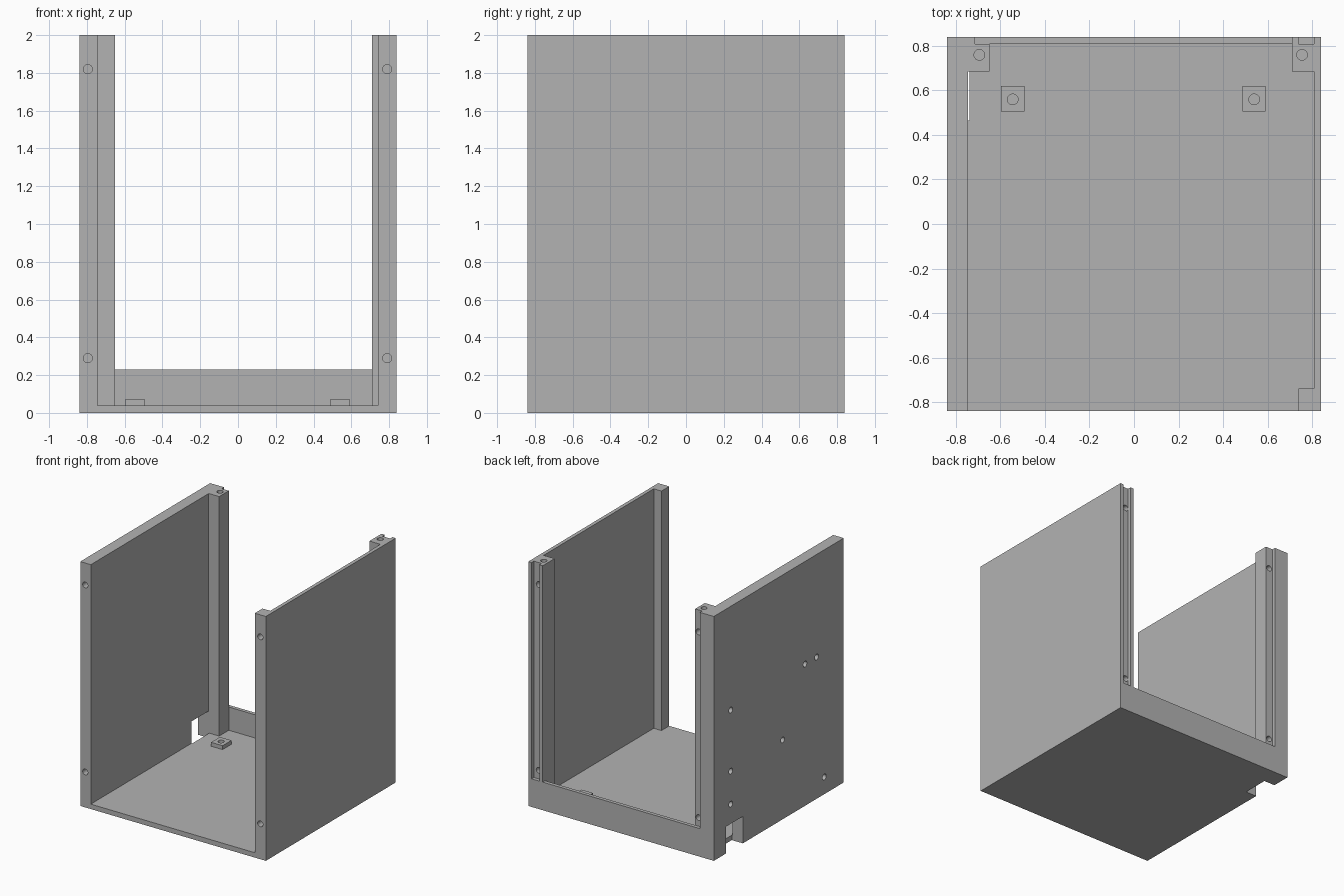
import bpy
import bmesh
from mathutils import Matrix, Vector

cube = bpy.data.objects.get("Cube")
if cube:
    bpy.data.objects.remove(cube, do_unlink=True)

grey = bpy.data.materials.new("plain grey")
grey.use_nodes = True
grey.diffuse_color = (0.45, 0.45, 0.45, 1)
grey.node_tree.nodes["Principled BSDF"].inputs["Base Color"].default_value = (0.45, 0.45, 0.45, 1)

H = 0.84        # half width and half depth
TOP = 2.0
FLOOR = 0.04    # floor thickness
SILL = 0.23     # height of the rear sill
R = 0.024       # screw hole radius


def make(name, bm):
    mesh = bpy.data.meshes.new(name)
    bmesh.ops.recalc_face_normals(bm, faces=bm.faces)
    bm.to_mesh(mesh)
    bm.free()
    mesh.materials.append(grey)
    obj = bpy.data.objects.new(name, mesh)
    bpy.context.collection.objects.link(obj)
    return obj


def prism(name, outline, z0, z1):
    """Extrude a plan outline upward."""
    bm = bmesh.new()
    face = bm.faces.new([bm.verts.new((x, y, z0)) for x, y in outline])
    out = bmesh.ops.extrude_face_region(bm, geom=[face])
    verts = [v for v in out["geom"] if isinstance(v, bmesh.types.BMVert)]
    bmesh.ops.translate(bm, verts=verts, vec=(0, 0, z1 - z0))
    return make(name, bm)


def box(name, x0, x1, y0, y1, z0, z1):
    return prism(name, [(x0, y0), (x1, y0), (x1, y1), (x0, y1)], z0, z1)


def holes(name, specs):
    """Cylinders centred on surface points, reaching depth both ways along an axis."""
    bm = bmesh.new()
    for point, axis, depth in specs:
        turn = Vector((0, 0, 1)).rotation_difference(Vector(axis)).to_matrix().to_4x4()
        bmesh.ops.create_cone(bm, cap_ends=True, segments=24, radius1=R, radius2=R,
                              depth=2 * depth, matrix=Matrix.Translation(point) @ turn)
    return make(name, bm)


def cut(target, cutter):
    """Subtract the cutter, bake the result and drop the cutter."""
    mod = target.modifiers.new("cut", "BOOLEAN")
    mod.operation = "DIFFERENCE"
    mod.solver = "EXACT"
    mod.object = cutter
    bpy.context.view_layer.update()
    graph = bpy.context.evaluated_depsgraph_get()
    mesh = bpy.data.meshes.new_from_object(target.evaluated_get(graph))
    target.modifiers.clear()
    target.data = mesh
    bpy.data.objects.remove(cutter, do_unlink=True)


X, Y, Z = (1, 0, 0), (0, 1, 0), (0, 0, 1)
LEVELS = (0.29, 1.82)

# Floor and rear sill
floor = box("floor_plate", -H, H, -H, H, 0, FLOOR)
box("rear_sill", -0.715, 0.81, 0.81, H, FLOOR, SILL)

# Thick wall with a rebated rear post
right_wall = prism("right_wall", [
    (-H, -H), (-0.745, -H), (-0.745, 0.685), (-0.65, 0.685),
    (-0.65, 0.81), (-0.715, 0.81), (-0.715, H), (-H, H)], FLOOR, TOP)

# Thin wall with a front post and a grooved rear post
left_wall = prism("left_wall", [
    (H, -H), (H, H), (0.81, H), (0.81, 0.81), (0.74, 0.81), (0.74, H),
    (0.71, H), (0.71, 0.685), (0.81, 0.685), (0.81, -0.74),
    (0.74, -0.74), (0.74, -H)], FLOOR, TOP)

# Cable notch through wall and floor
for part in (floor, right_wall):
    cut(part, box("notch_cutter", -1, -0.74, 0.465, 0.685, -0.1, 0.22))

# Screw holes in the front edges, rear grooves and post tops
for part, front_x, rear_x, top_x in ((right_wall, -0.795, -0.682, -0.695),
                                     (left_wall, 0.79, 0.765, 0.755)):
    specs = [((top_x, 0.76, TOP), Z, 0.08)]
    for z in LEVELS:
        specs.append(((front_x, -H, z), Y, 0.07))
        specs.append(((rear_x, 0.81, z + 0.01 * (z < 1)), Y, 0.07))
    cut(part, holes("screw_cutter", specs))

# Blind mounting holes on the outside of the thick wall
side = [(0.62, 1.15), (0.62, 0.65), (0.62, 0.38), (-0.05, 0.65),
        (-0.34, 1.16), (-0.49, 1.16), (-0.59, 0.14)]
cut(right_wall, holes("side_cutter", [((-H, y, z), X, 0.06) for y, z in side]))

# Small drilled pads on the floor
for name, x in (("right_floor_pad", -0.545), ("left_floor_pad", 0.54)):
    pad = box(name, x - 0.052, x + 0.052, 0.505, 0.62, FLOOR, 0.072)
    cut(pad, holes("pad_cutter", [((x, 0.56, 0.06), Z, 0.05)]))

# Smooth the hole walls, keep the edges sharp
bpy.ops.object.select_all(action="DESELECT")
for part in (right_wall, left_wall):
    part.select_set(True)
    bpy.context.view_layer.objects.active = part
bpy.ops.object.shade_smooth_by_angle()
